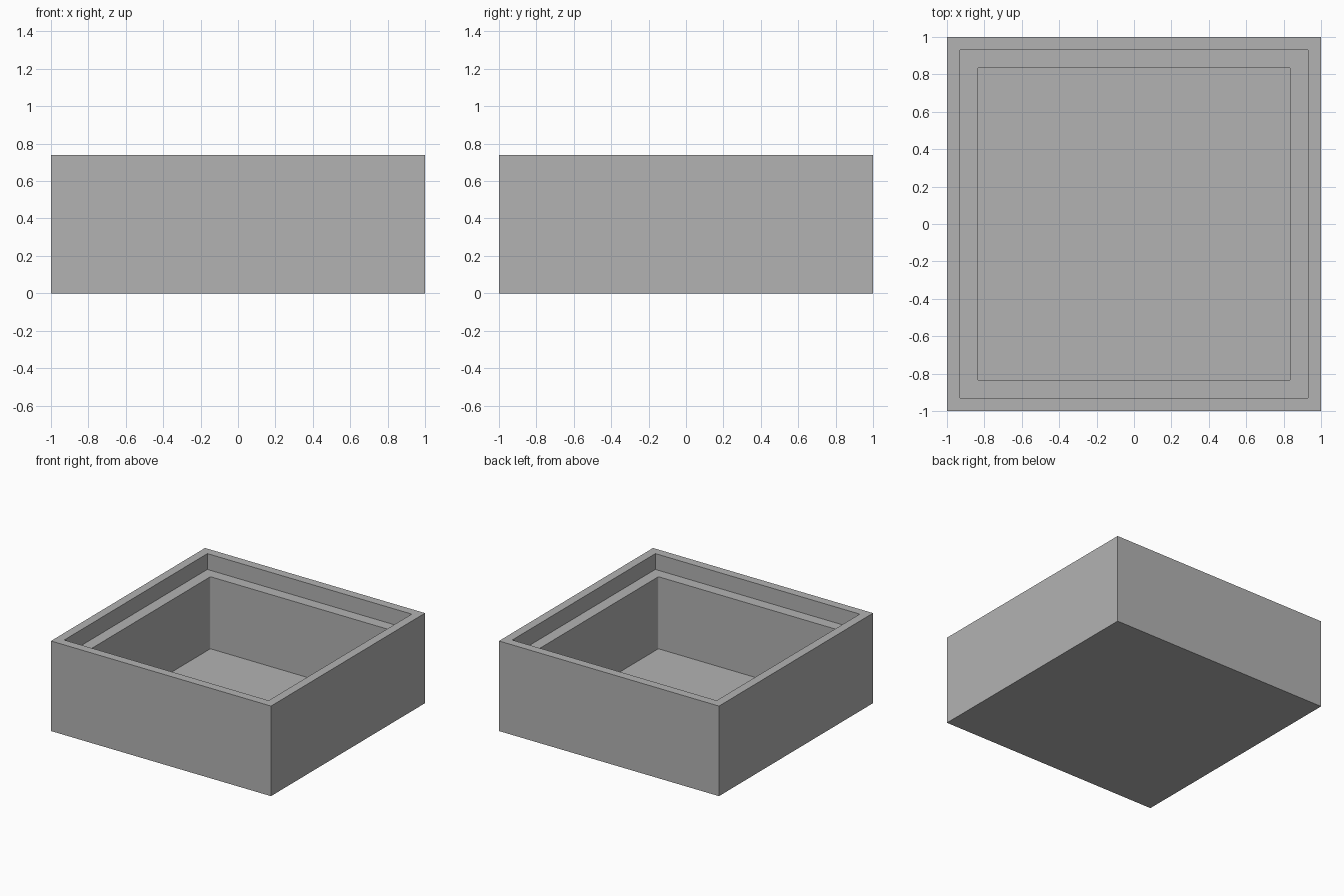
import bpy
import bmesh

cube = bpy.data.objects.get("Cube")
if cube:
    bpy.data.objects.remove(cube, do_unlink=True)

HEIGHT, LEDGE_Z, FLOOR_Z = 0.74, 0.61, 0.018
RIM, POCKET, CORNER = 0.929, 0.837, 0.01

grey = bpy.data.materials.new("plain grey")
grey.use_nodes = True
colour = (0.45, 0.45, 0.45, 1)
grey.diffuse_color = colour
grey.node_tree.nodes["Principled BSDF"].inputs["Base Color"].default_value = colour


def block(name, half, bottom, top, corner=0):
    """Square block, with optionally rounded upright edges."""
    bm = bmesh.new()
    bmesh.ops.create_cube(bm, size=2)
    for v in bm.verts:
        v.co.x *= half
        v.co.y *= half
        v.co.z = top if v.co.z > 0 else bottom
    if corner:
        upright = [e for e in bm.edges
                   if abs(e.verts[0].co.z - e.verts[1].co.z) > 0.01]
        bmesh.ops.bevel(bm, geom=upright, offset=corner, segments=3,
                        profile=0.5, affect='EDGES')
    mesh = bpy.data.meshes.new(name)
    bm.to_mesh(mesh)
    bm.free()
    mesh.materials.append(grey)
    obj = bpy.data.objects.new(name, mesh)
    bpy.context.collection.objects.link(obj)
    return obj


# Open box body
box = block("open_box", 1, 0, HEIGHT)

# Shallow lid recess, then the deep pocket inside it
cutters = [block("recess_cutter", RIM, LEDGE_Z, HEIGHT + 0.1),
           block("pocket_cutter", POCKET, FLOOR_Z, HEIGHT + 0.2, CORNER)]
bpy.context.view_layer.objects.active = box
for cutter in cutters:
    cut = box.modifiers.new(cutter.name, 'BOOLEAN')
    cut.operation = 'DIFFERENCE'
    cut.solver = 'EXACT'
    cut.object = cutter
    bpy.ops.object.modifier_apply(modifier=cut.name)
for cutter in cutters:
    bpy.data.objects.remove(cutter, do_unlink=True)
